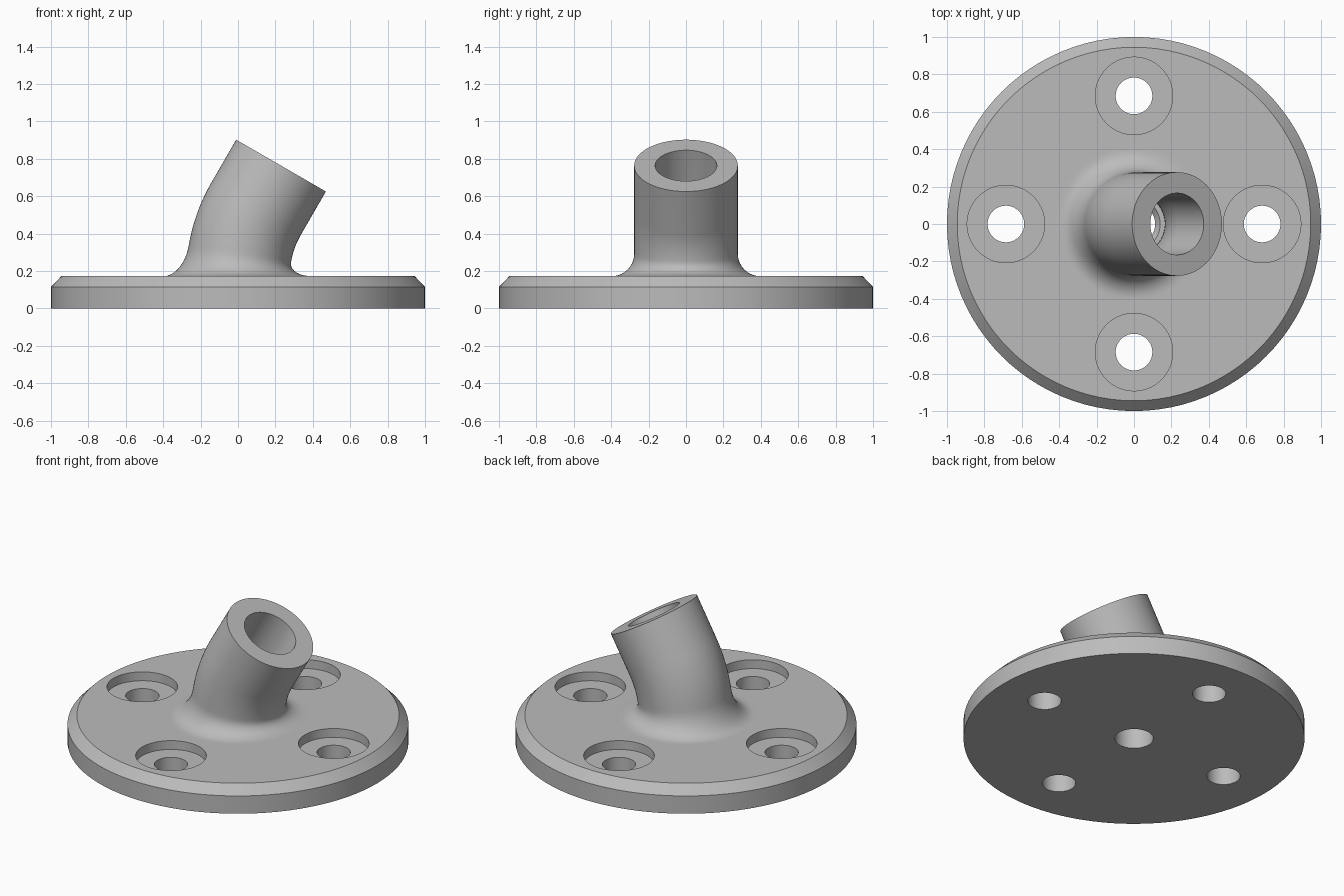
import bpy, bmesh, math
from mathutils import Vector, Matrix

if "Cube" in bpy.data.objects:
    bpy.data.objects.remove(bpy.data.objects["Cube"])

SEG = 96
TOP = 0.172                      # height of the flange's upper face
BEND_R, BEND = 0.72, math.radians(30)
TAIL = 0.267                     # straight length after the bend
TUBE_R, BORE_R, HOLE_R = 0.277, 0.165, 0.113
FILLET = 0.12

gray = bpy.data.materials.new("gray metal")
gray.diffuse_color = (0.5, 0.5, 0.5, 1)
gray.use_nodes = True
gray.node_tree.nodes["Principled BSDF"].inputs["Base Color"].default_value = gray.diffuse_color


def frame(s):
    """Centre and tilt of the tube axis at arc length s above the flange."""
    a = min(max(s, 0) / BEND_R, BEND)
    t = max(s - BEND_R * BEND, 0)
    c = Vector((BEND_R * (1 - math.cos(a)), 0, TOP + BEND_R * math.sin(a) + min(s, 0)))
    return c + t * Vector((math.sin(a), 0, math.cos(a))), a


def ring_body(name, rings, close):
    """Skin a list of (radius, arc length) rings along the tube axis."""
    bm = bmesh.new()
    loops = []
    for r, s in rings:
        c, a = frame(s)
        rot = Matrix.Rotation(a, 3, 'Y')
        loops.append([bm.verts.new(c + rot @ Vector((r * math.cos(t), r * math.sin(t), 0)))
                      for t in (2 * math.pi * i / SEG for i in range(SEG))])
    pairs = list(zip(loops, loops[1:]))
    if close:
        pairs.append((loops[-1], loops[0]))
    else:
        bm.faces.new(loops[0])
        bm.faces.new(loops[-1])
    for p, q in pairs:
        for i in range(SEG):
            j = (i + 1) % SEG
            bm.faces.new((p[i], p[j], q[j], q[i]))
    bmesh.ops.recalc_face_normals(bm, faces=bm.faces)
    mesh = bpy.data.meshes.new(name)
    bm.to_mesh(mesh)
    bm.free()
    mesh.materials.append(gray)
    obj = bpy.data.objects.new(name, mesh)
    bpy.context.collection.objects.link(obj)
    return obj


length = BEND_R * BEND + TAIL
arc = BEND_R * BEND

# Flange rim and chamfer
rings = [(1, -TOP), (1, 0.115 - TOP), (0.945, 0), (TUBE_R + FILLET + 0.02, 0)]
# Fillet flaring into the bent tube
for i in range(11):
    a = math.pi / 2 * i / 10
    rings.append((TUBE_R + FILLET * (1 - math.sin(a)), FILLET * (1 - math.cos(a))))
# Bent outside wall, then the straight end
rings += [(TUBE_R, FILLET + (arc - FILLET) * i / 12) for i in range(1, 13)]
rings += [(TUBE_R, length), (BORE_R, length)]
# Bore following the bend down to a shoulder and the through hole
rings += [(BORE_R, arc * (1 - i / 16)) for i in range(17)]
rings += [(0.14, 0), (HOLE_R, -0.03), (HOLE_R, -TOP)]
body = ring_body("flanged_tube", rings, True)

# Four counterbored bolt holes
for i in range(4):
    cutter = ring_body("bolt_hole_cutter", [(0.098, -TOP - 0.1), (0.098, -0.057),
                                            (0.207, -0.057), (0.207, -0.001 + 0.05)], False)
    # straighten the top ring so the cutter is a plain vertical cylinder
    for v in cutter.data.vertices[-SEG:]:
        t = 2 * math.pi * (v.index % SEG) / SEG
        v.co = (0.207 * math.cos(t), 0.207 * math.sin(t), TOP + 0.05)
    a = i * math.pi / 2
    cutter.location = (0.685 * math.cos(a), 0.685 * math.sin(a), 0)
    cutter.hide_render = True
    mod = body.modifiers.new("bolt hole", 'BOOLEAN')
    mod.operation, mod.solver, mod.object = 'DIFFERENCE', 'EXACT', cutter
    bpy.context.view_layer.objects.active = body
    bpy.context.view_layer.update()
    bpy.ops.object.modifier_apply(modifier=mod.name)
    bpy.data.objects.remove(cutter)

bpy.ops.object.select_all(action='DESELECT')
body.select_set(True)
bpy.context.view_layer.objects.active = body
bpy.ops.object.shade_smooth_by_angle(angle=math.radians(30))
